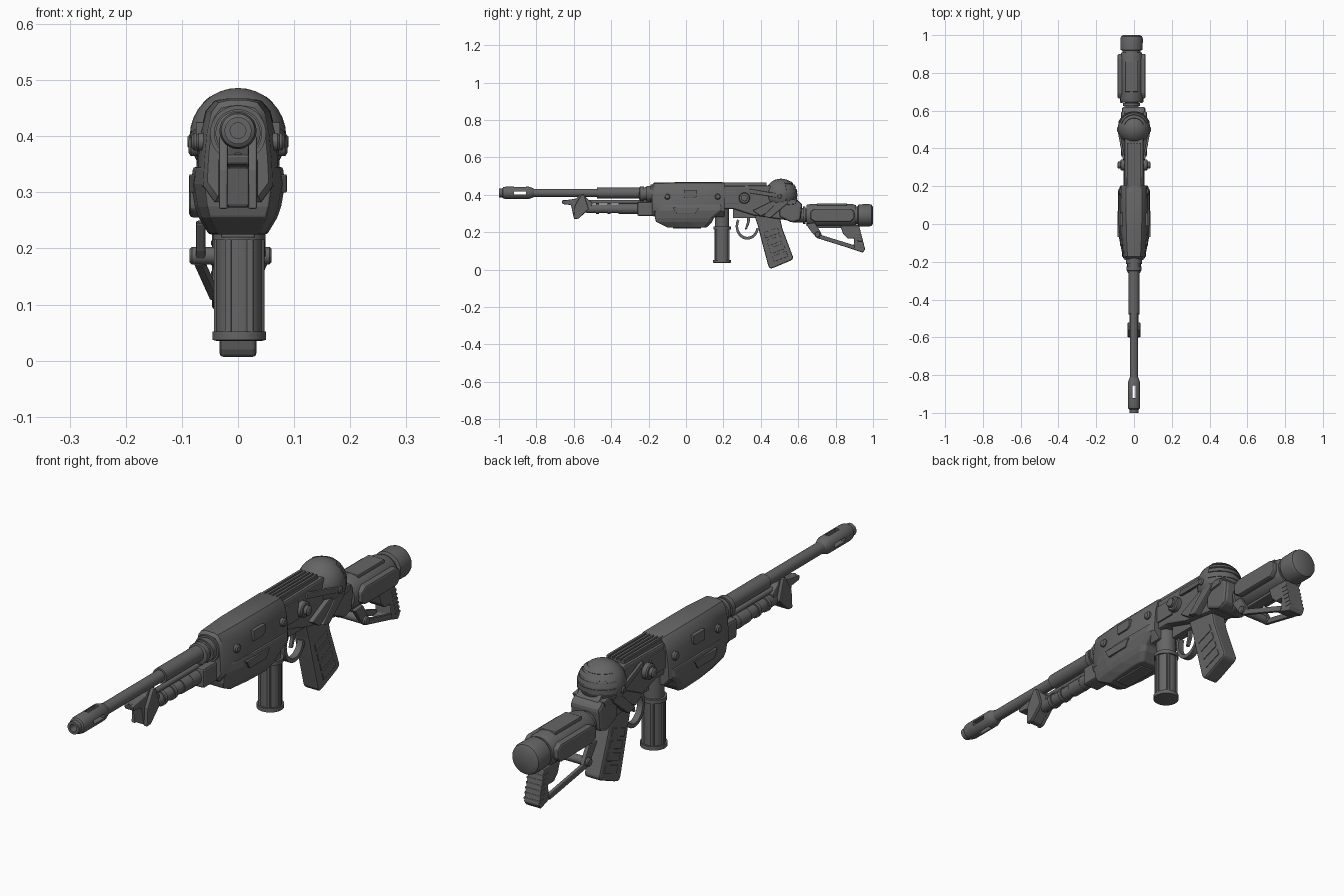
import bpy, bmesh, math
from mathutils import Vector, Matrix

mat = bpy.data.materials.new("gunmetal grey")
mat.diffuse_color = (0.13, 0.13, 0.13, 1)


def finish(name, bm, bevel=0, smooth=False):
    bmesh.ops.recalc_face_normals(bm, faces=bm.faces)
    if smooth:
        for f in bm.faces:
            f.smooth = True
        for e in bm.edges:
            e.smooth = len(e.link_faces) == 2 and e.calc_face_angle(0) < 0.55
    me = bpy.data.meshes.new(name)
    bm.to_mesh(me)
    bm.free()
    me.materials.append(mat)
    ob = bpy.data.objects.new(name, me)
    bpy.context.collection.objects.link(ob)
    if bevel:
        m = ob.modifiers.new("bevel", 'BEVEL')
        m.width, m.segments, m.limit_method = bevel, 2, 'ANGLE'
    return ob


def loft(name, rings, bevel=0, smooth=False):
    """Skin a list of equal-length closed rings and cap both ends."""
    bm = bmesh.new()
    vs = [[bm.verts.new(p) for p in r] for r in rings]
    n = len(vs[0])
    for a, b in zip(vs, vs[1:]):
        for i in range(n):
            j = (i + 1) % n
            bm.faces.new((a[i], a[j], b[j], b[i]))
    bm.faces.new(vs[0])
    bm.faces.new(vs[-1])
    return finish(name, bm, bevel, smooth)


def prism(name, pts, x0, x1, bevel=0.004):
    """Side profile (y, z) extruded across x."""
    return loft(name, [[(x, y, z) for y, z in pts] for x in (x0, x1)], bevel)


def box(name, x0, x1, y0, y1, z0, z1, bevel=0.003):
    return prism(name, [(y0, z0), (y1, z0), (y1, z1), (y0, z1)], x0, x1, bevel)


def lathe(name, prof, a, b, axis='Y', n=32):
    """Profile (position, radius) turned round an axis through (a, b)."""
    rings = []
    for t, r in prof:
        ring = []
        for i in range(n):
            w = 2 * math.pi * (i + 0.5) / n
            u, v = a + r * math.cos(w), b + r * math.sin(w)
            ring.append({'X': (t, u, v), 'Y': (u, t, v), 'Z': (u, v, t)}[axis])
        rings.append(ring)
    return loft(name, rings, 0, True)


def bar(name, p, q, w, h):
    """Square bar between two points."""
    p, q = Vector(p), Vector(q)
    d = (q - p).normalized()
    s = d.cross(Vector((0, 0, 1))).normalized()
    u = s.cross(d)
    return loft(name, [[c + s * i * w + u * j * h for i, j in
                        ((-1, -1), (1, -1), (1, 1), (-1, 1))] for c in (p, q)], 0.003)


# Barrel with slotted muzzle
lathe("barrel", [(-0.85, 0.022), (-0.475, 0.022), (-0.475, 0.029), (-0.22, 0.029),
                 (-0.22, 0.032), (-0.1, 0.032)], 0, 0.41)
muzzle = lathe("muzzle_brake", [(-0.94, 0.014), (-1.0, 0.014), (-1.0, 0.024), (-0.982, 0.024),
                                (-0.978, 0.030), (-0.965, 0.033), (-0.84, 0.033), (-0.815, 0.024),
                                (-0.81, 0.02)], 0, 0.41)
for i in range(2):
    c = box("slot_cutter_%d" % i, -0.05 if i else -0.008, 0.05 if i else 0.008, -0.92, -0.855,
            0.402 if i else 0.36, 0.418 if i else 0.46, 0)
    c.hide_render = True
    c.display_type = 'WIRE'
    m = muzzle.modifiers.new("slot", 'BOOLEAN')
    m.operation, m.object = 'DIFFERENCE', c
lathe("barrel_collar", [(-0.25, 0.03), (-0.245, 0.04), (-0.225, 0.04), (-0.225, 0.034), (-0.212, 0.034),
                        (-0.212, 0.043), (-0.19, 0.043), (-0.19, 0.05), (-0.15, 0.05)], 0, 0.405)

# Lower tube, guide rod and front fin
lathe("lower_tube", [(-0.56, 0.016), (-0.52, 0.024), (-0.36, 0.024), (-0.36, 0.028),
                     (-0.1, 0.028)], 0, 0.325)
for y in (-0.48, -0.42, -0.31):
    lathe("tube_ring", [(y, 0.02), (y, 0.029), (y + 0.015, 0.029), (y + 0.015, 0.02)], 0, 0.325)
lathe("guide_rod", [(-0.66, 0.01), (-0.1, 0.01)], 0, 0.362, n=12)
box("tube_collar", -0.036, 0.036, -0.26, -0.15, 0.287, 0.362, 0.008)
prism("front_fin", [(-0.60, 0.275), (-0.575, 0.272), (-0.505, 0.335), (-0.50, 0.355), (-0.535, 0.385),
                    (-0.54, 0.415), (-0.555, 0.42), (-0.585, 0.38), (-0.665, 0.367), (-0.66, 0.35),
                    (-0.615, 0.345)], -0.02, 0.02)
for s in (-1, 1):
    prism("fin_wing", [(-0.60, 0.27), (-0.575, 0.272), (-0.52, 0.325), (-0.545, 0.40), (-0.56, 0.40),
                       (-0.595, 0.34)], s * 0.018, s * 0.034)

# Upper shell of the main housing
half = [(0.02, 0.467), (0.042, 0.463), (0.058, 0.445), (0.068, 0.405), (0.073, 0.36), (0.076, 0.31), (0.05, 0.28)]
sect = half + [(-x, z) for x, z in reversed(half)]
loft("upper_shell", [[(x * k, y, 0.37 + (z - 0.37) * kz) for x, z in sect] for y, k, kz in
                     ((-0.182, 0.72, 0.86), (-0.172, 0.82, 0.97), (-0.05, 0.97, 1), (0.195, 1.0, 1),
                      (0.205, 0.93, 0.95))], 0, True)

# Lower cover, tapering downwards
plan = []
for z, y0, y1, h in ((0.345, -0.168, 0.205, 0.08), (0.315, -0.168, 0.20, 0.084), (0.275, -0.166, 0.15, 0.077),
                     (0.255, -0.16, 0.14, 0.070), (0.225, -0.10, 0.11, 0.052)):
    right = [(h * 0.72, y0), (h * 0.93, y0 + 0.09), (h, y0 + 0.17), (h, y1 - 0.02), (h * 0.85, y1)]
    plan.append([(x, y, z) for x, y in right] + [(-x, y, z) for x, y in reversed(right)])
loft("lower_cover", plan, 0.004)
box("belly_plate", -0.03, 0.03, -0.07, 0.08, 0.219, 0.23)

for s in (-1, 1):
    # Side panels, bolts and pivot discs
    prism("shell_panel", [(-0.01, 0.425), (0.06, 0.425), (0.06, 0.395), (0.045, 0.385), (-0.01, 0.385)],
          s * 0.05, s * 0.075, 0.002)
    prism("cover_panel", [(-0.07, 0.332), (-0.05, 0.30), (0.05, 0.30), (0.07, 0.332)],
          s * 0.06, s * 0.087, 0.002)
    for y, x in ((-0.1, 0.07), (0.17, 0.078)):
        lathe("shell_bolt", [(s * 0.04, 0.016), (s * x, 0.016), (s * (x + 0.005), 0.011)], y, 0.39, 'X', 12)
    lathe("pivot_disc", [(s * 0.03, 0.03), (s * 0.068, 0.03), (s * 0.072, 0.026), (s * 0.072, 0.018),
                         (s * 0.084, 0.018), (s * 0.088, 0.012)], 0.312, 0.382, 'X', 16)
    # Side arms holding the dome
    prism("side_arm", [(0.355, 0.315), (0.50, 0.385), (0.595, 0.372), (0.585, 0.35), (0.50, 0.34),
                       (0.40, 0.285)], s * 0.04, s * 0.068)
    prism("side_brace", [(0.41, 0.285), (0.45, 0.275), (0.54, 0.35), (0.55, 0.375), (0.51, 0.38)],
          s * 0.04, s * 0.074)
    bar("dome_strap", (s * 0.052, 0.34, 0.42), (s * 0.08, 0.49, 0.395), 0.006, 0.011)
    lathe("dome_bolt", [(s * 0.06, 0.014), (s * 0.086, 0.014), (s * 0.09, 0.009)], 0.50, 0.39, 'X', 12)
    box("receiver_side_plate", s * 0.04, s * 0.056, 0.20, 0.29, 0.35, 0.42)

# Rear receiver with ribbed top rail
prism("rear_receiver", [(0.17, 0.445), (0.44, 0.45), (0.54, 0.43), (0.60, 0.37), (0.61, 0.30), (0.57, 0.26),
                        (0.46, 0.275), (0.36, 0.29), (0.25, 0.325), (0.17, 0.325)], -0.05, 0.05, 0.008)
box("rail_base", -0.04, 0.04, 0.19, 0.43, 0.44, 0.456)
for i in range(5):
    box("rail_rib", -0.037 + i * 0.016, -0.027 + i * 0.016, 0.19, 0.43, 0.45, 0.465, 0.002)
prism("rear_block", [(0.50, 0.36), (0.595, 0.372), (0.622, 0.35), (0.612, 0.265), (0.57, 0.25), (0.50, 0.28)],
      -0.064, 0.06, 0.012)

# Dome with rear slats
R, cy, cz = 0.086, 0.508, 0.40
bm = bmesh.new()
bmesh.ops.create_uvsphere(bm, u_segments=32, v_segments=16, radius=R,
                          matrix=Matrix.Translation((0, cy, cz)))
finish("dome", bm, 0, True)
for k in range(5):
    rings = []
    for i in range(17):
        az = math.radians(20 + 140 * i / 16)
        ring = []
        for el, r in ((-22, R - 0.01), (-22, R + 0.003), (-11, R + 0.003), (-11, R - 0.01)):
            e = math.radians(el + 16 * k)
            ring.append((r * math.cos(e) * math.cos(az), cy + r * math.cos(e) * math.sin(az), cz + r * math.sin(e)))
        rings.append(ring)
    loft("dome_slat", rings, 0, True)

# Magazine
lathe("magazine", [(0.035, 0.04), (0.037, 0.048), (0.052, 0.048), (0.052, 0.041), (0.215, 0.041),
                   (0.215, 0.047), (0.23, 0.047), (0.23, 0.038), (0.34, 0.038)], 0.002, 0.193, 'Z')
for i in range(6):
    w = i * math.pi / 3
    x, y = 0.002 + 0.039 * math.cos(w), 0.193 + 0.039 * math.sin(w)
    box("magazine_rib", x - 0.006, x + 0.006, y - 0.006, y + 0.006, 0.05, 0.216, 0.002)

# Pistol grip with ridges, trigger and guard
prism("pistol_grip", [(0.365, 0.29), (0.385, 0.23), (0.405, 0.15), (0.44, 0.02), (0.45, 0.004), (0.47, 0.01),
                      (0.565, 0.05), (0.574, 0.063), (0.515, 0.22), (0.50, 0.29)], -0.033, 0.033, 0.011)
for i in range(4):
    z = 0.07 + i * 0.042
    y = 0.545 - (z - 0.07) * 0.36
    for s in (-1, 1):
        prism("grip_ridge", [(y - 0.075, z - 0.028), (y, z), (y - 0.01, z + 0.028), (y - 0.083, z + 0.002)],
              s * 0.028, s * 0.036, 0.002)
arc = []
for i in range(15):
    w = math.radians(150 + 200 * i / 14)
    arc.append([(x, 0.328 + r * math.cos(w) * 0.95, 0.232 + r * math.sin(w) * 1.1)
                for x, r in ((-0.012, 0.052), (0.012, 0.052), (0.012, 0.066), (-0.012, 0.066))])
loft("trigger_guard", arc, 0, True)
box("guard_mount", -0.02, 0.02, 0.25, 0.38, 0.275, 0.33)
prism("trigger", [(0.325, 0.29), (0.345, 0.29), (0.34, 0.25), (0.325, 0.215), (0.315, 0.215), (0.325, 0.25)],
      -0.007, 0.007, 0.002)

# Shoulder stock, slightly offset to one side
sx, sz = -0.013, 0.29
lathe("stock_neck", [(0.57, 0.038), (0.625, 0.038), (0.625, 0.046), (0.64, 0.046), (0.64, 0.036),
                     (0.67, 0.036)], sx, sz)
lathe("stock_body", [(0.643, 0.045), (0.645, 0.056), (0.67, 0.062), (0.885, 0.062), (0.908, 0.054),
                     (0.908, 0.047), (0.93, 0.047)], sx, sz)
lathe("stock_cap", [(0.918, 0.05), (0.922, 0.059), (0.98, 0.06), (0.993, 0.056), (1.0, 0.044)], sx, sz)
box("stock_top_panel", sx - 0.034, sx + 0.034, 0.70, 0.86, 0.33, 0.354)
for s in (-1, 1):
    prism("stock_side_panel", [(0.665, 0.27), (0.69, 0.255), (0.88, 0.255), (0.90, 0.275), (0.90, 0.31),
                               (0.88, 0.325), (0.69, 0.325), (0.665, 0.31)], sx + s * 0.045, sx + s * 0.074, 0.007)
    # Folding brace under the stock
    bar("brace_strut", (sx + s * 0.058, 0.70, 0.18), (sx + s * 0.03, 0.90, 0.118), 0.007, 0.011)
    prism("brace_hinge", [(0.64, 0.245), (0.69, 0.25), (0.72, 0.20), (0.73, 0.175), (0.705, 0.165),
                          (0.675, 0.195)], sx + s * 0.045, sx + s * 0.062)
lathe("hinge_pin", [(-0.086, 0.012), (-0.082, 0.016), (0.056, 0.016), (0.06, 0.012)], 0.703, 0.187, 'X', 16)
box("brace_rail", sx - 0.022, sx + 0.022, 0.66, 0.92, 0.222, 0.24)
prism("butt_block", [(0.825, 0.235), (0.84, 0.19), (0.865, 0.165), (0.90, 0.165), (0.895, 0.12), (0.87, 0.115),
                     (0.945, 0.09), (0.958, 0.108), (0.925, 0.235)], sx - 0.033, sx + 0.033, 0.005)
for i in range(6):
    z = 0.115 + i * 0.018
    y = 0.954 - (z - 0.108) * 0.26
    box("butt_ridge", sx - 0.035, sx + 0.035, y - 0.025, y + 0.003, z, z + 0.009, 0.002)
